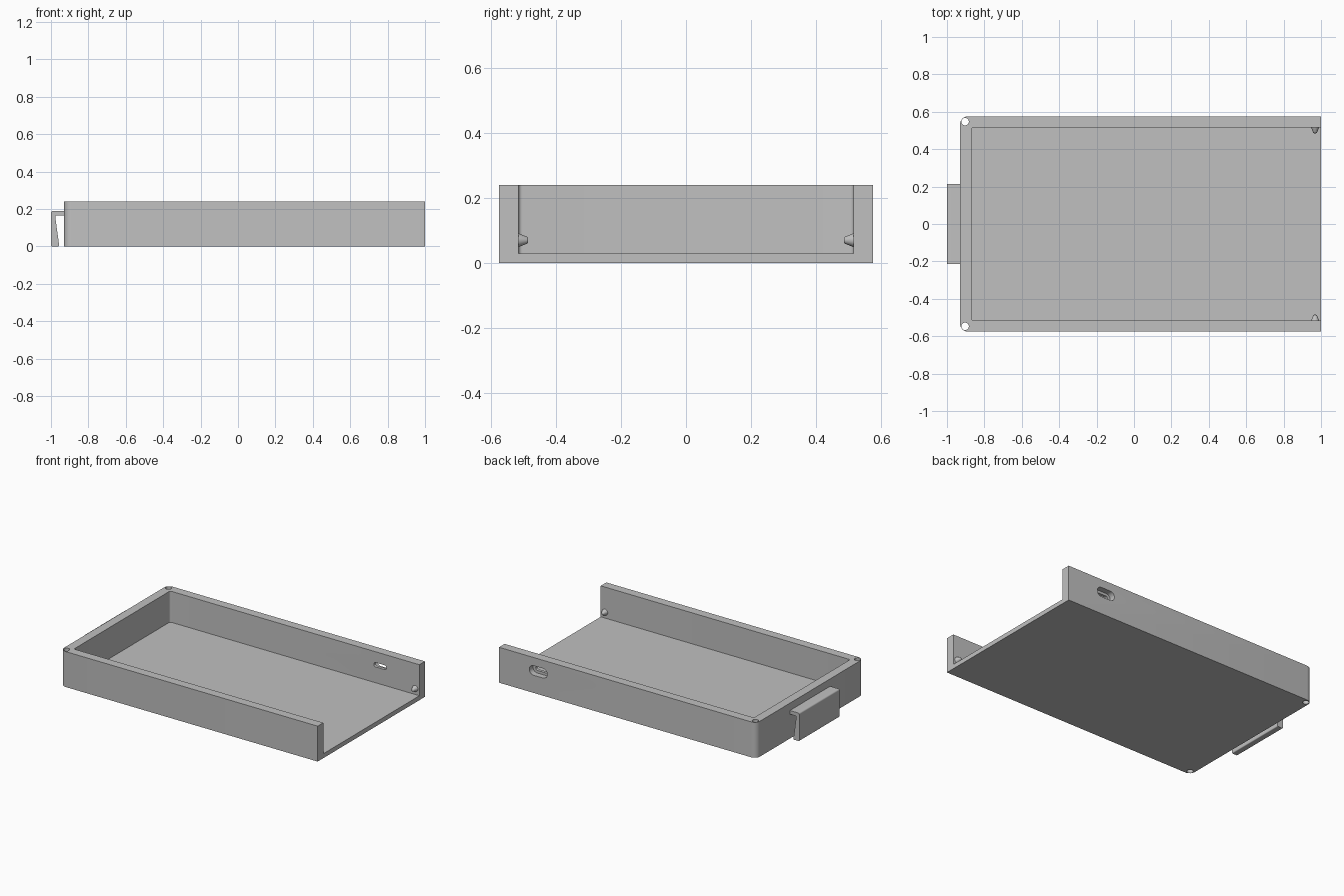
import bpy, bmesh, math
from mathutils import Matrix, Vector

cube = bpy.data.objects.get("Cube")
if cube:
    bpy.data.objects.remove(cube, do_unlink=True)

grey = bpy.data.materials.new("grey plastic")
grey.use_nodes = True
colour = (0.53, 0.53, 0.53, 1)
grey.diffuse_color = colour
grey.node_tree.nodes["Principled BSDF"].inputs["Base Color"].default_value = colour

# Tray dimensions
LEFT, RIGHT, HALF_Y, HEIGHT = -0.93, 1.0, 0.575, 0.24
WALL, FLOOR = 0.06, 0.03
FLAT = Matrix.Identity(4)
UPRIGHT = Matrix.Rotation(math.pi / 2, 4, "X")  # profile y becomes z, depth becomes -y


def finish(name, bm):
    bmesh.ops.recalc_face_normals(bm, faces=bm.faces)
    mesh = bpy.data.meshes.new(name)
    bm.to_mesh(mesh)
    bm.free()
    mesh.materials.append(grey)
    obj = bpy.data.objects.new(name, mesh)
    bpy.context.collection.objects.link(obj)
    return obj


def prism(name, corners, start, end, matrix=FLAT, segments=6):
    """Extrude a profile of (x, y, corner radius) from start to end."""
    points = []
    for i, (x, y, r) in enumerate(corners):
        p = Vector((x, y))
        if r == 0:
            points.append(p)
            continue
        a = (Vector(corners[i - 1][:2]) - p).normalized()
        b = (Vector(corners[(i + 1) % len(corners)][:2]) - p).normalized()
        half = a.angle(b) / 2
        centre = p + (a + b).normalized() * r / math.sin(half)
        first = p + a * r / math.tan(half) - centre
        last = p + b * r / math.tan(half) - centre
        turn = math.atan2(first.x * last.y - first.y * last.x, first.dot(last))
        for k in range(segments + 1):
            points.append(centre + Matrix.Rotation(turn * k / segments, 2) @ first)
    bm = bmesh.new()
    face = bm.faces.new([bm.verts.new((p.x, p.y, start)) for p in points])
    grown = bmesh.ops.extrude_face_region(bm, geom=[face])
    moved = [v for v in grown["geom"] if isinstance(v, bmesh.types.BMVert)]
    bmesh.ops.translate(bm, verts=moved, vec=(0, 0, end - start))
    bm.transform(matrix)
    return finish(name, bm)


def slot(name, length, height, y0, y1):
    """Round-ended slot running through the back wall."""
    x, z, w, h = 0.705, 0.152, length / 2, height / 2
    r = h * 0.999
    return prism(name, [(x - w, z - h, r), (x + w, z - h, r), (x + w, z + h, r), (x - w, z + h, r)],
                 -y0, -y1, UPRIGHT, 8)


def cylinder(name, x, y, radius):
    bm = bmesh.new()
    bmesh.ops.create_cone(bm, cap_ends=True, segments=32, radius1=radius, radius2=radius, depth=1,
                          matrix=Matrix.Translation((x, y, 0.1)))
    return finish(name, bm)


def smooth(obj):
    bpy.ops.object.select_all(action="DESELECT")
    obj.select_set(True)
    bpy.context.view_layer.objects.active = obj
    bpy.ops.object.shade_smooth_by_angle(angle=math.radians(30))


# Tray body, rounded at the closed end
tray = prism("tray", [(LEFT, -HALF_Y, 0.04), (RIGHT, -HALF_Y, 0), (RIGHT, HALF_Y, 0),
                      (LEFT, HALF_Y, 0.04)], 0, HEIGHT)

# Cutters: cavity open at the right end, corner holes, stepped slot in the back wall
inner = HALF_Y - WALL
cutters = [
    prism("cavity_cutter", [(LEFT + WALL, -inner, 0.012), (RIGHT + 0.1, -inner, 0),
                            (RIGHT + 0.1, inner, 0), (LEFT + WALL, inner, 0.012)], FLOOR, HEIGHT + 0.1),
    slot("slot_cutter", 0.095, 0.03, inner - 0.05, HALF_Y + 0.05),
    slot("slot_recess_cutter", 0.135, 0.065, HALF_Y - 0.04, HALF_Y + 0.05),
]
for side in (-1, 1):
    cutters.append(cylinder("corner_hole_cutter", LEFT + 0.027, side * 0.547, 0.02))

for cutter in cutters:
    mod = tray.modifiers.new(cutter.name, "BOOLEAN")
    mod.operation, mod.solver, mod.object = "DIFFERENCE", "EXACT", cutter
bpy.context.view_layer.update()
carved = bpy.data.meshes.new_from_object(tray.evaluated_get(bpy.context.evaluated_depsgraph_get()))
tray.modifiers.clear()
tray.data = carved
for cutter in cutters:
    bpy.data.objects.remove(cutter, do_unlink=True)
smooth(tray)

# Hooked clip on the closed end
clip = prism("belt_clip", [(LEFT, 0.19, 0), (-1, 0.19, 0.01), (-1, 0, 0.006), (-0.957, 0, 0.006),
                           (-0.957, 0.012, 0.003), (-0.978, 0.165, 0.008), (LEFT, 0.165, 0)],
             -0.215, 0.215, UPRIGHT)
smooth(clip)

# Blunt conical snap pegs near the open end
for side, name in ((-1, "front_snap_peg"), (1, "back_snap_peg")):
    bm = bmesh.new()
    bmesh.ops.create_cone(bm, cap_ends=True, segments=24, radius1=0.021, radius2=0.009, depth=0.03)
    tip = [e for e in bm.edges if all(v.co.z > 0 for v in e.verts)]
    bmesh.ops.bevel(bm, geom=tip, offset=0.004, segments=3, profile=0.5, affect="EDGES")
    bm.transform(Matrix.Translation((0.968, side * (inner - 0.015), 0.07))
                 @ Matrix.Rotation(side * math.pi / 2, 4, "X"))
    smooth(finish(name, bm))
